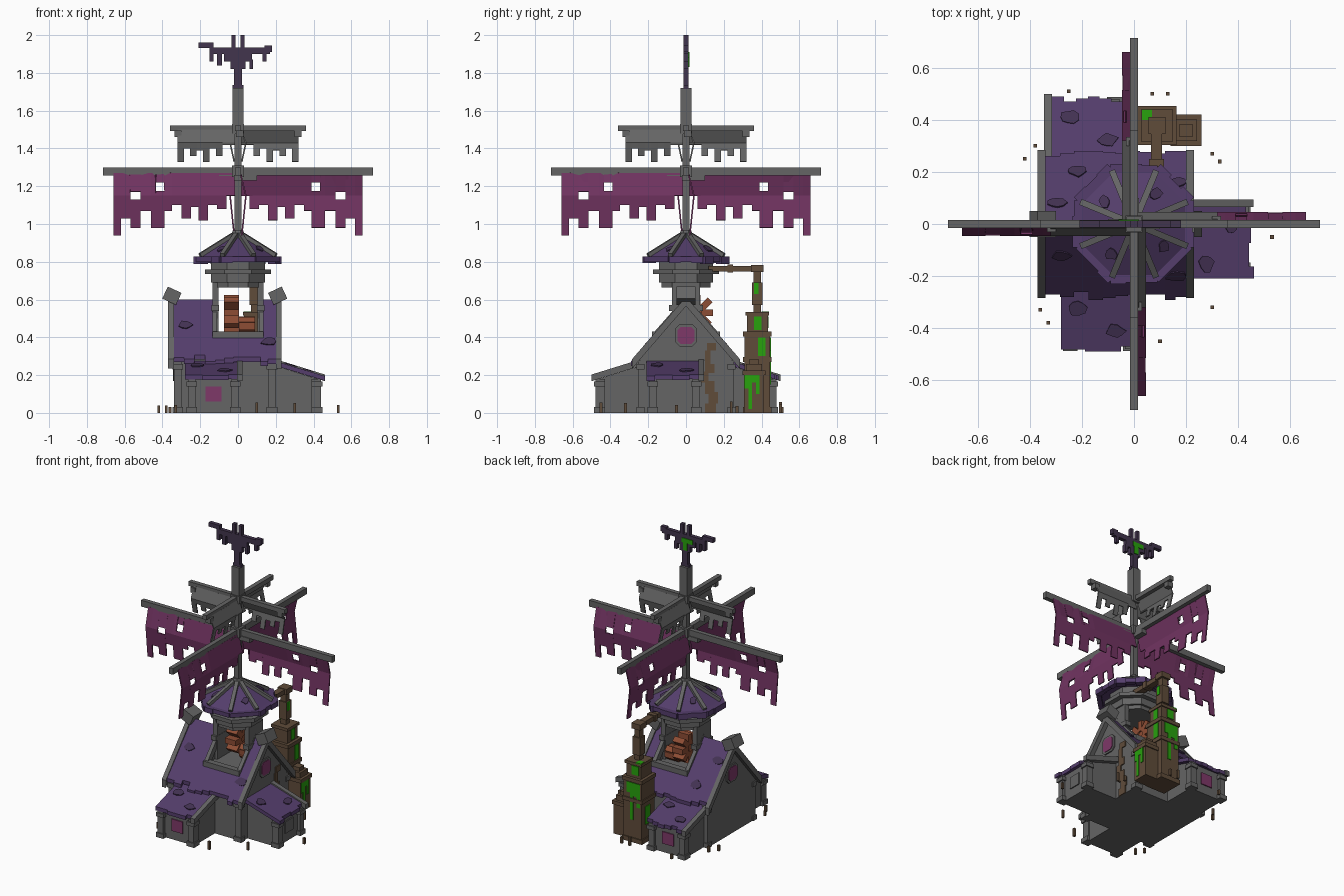
import bpy, bmesh, math, random
from mathutils import Matrix, Vector

random.seed(4)
if "Cube" in bpy.data.objects:
    bpy.data.objects.remove(bpy.data.objects["Cube"])


def material(name, *rgb):
    mat = bpy.data.materials.new(name)
    mat.use_nodes = True
    mat.diffuse_color = (*rgb, 1)
    mat.node_tree.nodes["Principled BSDF"].inputs["Base Color"].default_value = (*rgb, 1)
    return mat


GREY = material("grey stone", .13, .13, .13)
ROOF = material("purple shingle", .09, .048, .15)
PATCH = material("dark shingle", .057, .032, .088)
SAIL = material("plum cloth", .165, .034, .12)
RUST = material("rusty brown", .115, .072, .042)
COPPER = material("copper", .27, .075, .035)
SLIME = material("green slime", .021, .36, .004)
VANE = material("dark iron", .055, .036, .075)
GLASS = material("magenta glass", .21, .04, .14)
IDENT = Matrix.Identity(4)
FLIP_Y = Matrix.Scale(-1, 4, (0, 1, 0))


def turn(degrees, axis="Z"):
    return Matrix.Rotation(math.radians(degrees), 4, axis)


def finish(name, mat, bm, m=IDENT):
    bmesh.ops.transform(bm, matrix=m, verts=bm.verts)
    bmesh.ops.recalc_face_normals(bm, faces=bm.faces)
    mesh = bpy.data.meshes.new(name)
    bm.to_mesh(mesh)
    bm.free()
    mesh.materials.append(mat)
    ob = bpy.data.objects.new(name, mesh)
    bpy.context.collection.objects.link(ob)
    return ob


def add_box(bm, x0, x1, y0, y1, z0, z1, m=IDENT):
    size = Matrix.Diagonal((x1 - x0, y1 - y0, z1 - z0, 1))
    place = Matrix.Translation(((x0 + x1) / 2, (y0 + y1) / 2, (z0 + z1) / 2))
    bmesh.ops.create_cube(bm, size=1, matrix=m @ place @ size)


def boxes(name, mat, specs, m=IDENT):
    bm = bmesh.new()
    for spec in specs:
        add_box(bm, *spec)
    return finish(name, mat, bm, m)


def add_prism(bm, profile, x0, x1):
    """Extrude a (y, z) profile along x."""
    ends = [[bm.verts.new((x, y, z)) for y, z in profile] for x in (x0, x1)]
    for ring in ends:
        bm.faces.new(ring)
    for i in range(len(profile)):
        j = (i + 1) % len(profile)
        bm.faces.new((ends[0][i], ends[0][j], ends[1][j], ends[1][i]))


def prism(name, mat, profile, x0, x1, m=IDENT):
    bm = bmesh.new()
    add_prism(bm, profile, x0, x1)
    return finish(name, mat, bm, m)


def slope(top, eave, thick):
    return [top, eave, (eave[0], eave[1] - thick), (top[0], top[1] - thick)]


def ragged_roof(name, x0, x1, top, eave, m):
    """Sloping shingle strips whose lower ends are uneven."""
    bm = bmesh.new()
    count = max(2, round((x1 - x0) / .05))
    step = (x1 - x0) / count
    for i in range(count):
        end = Vector(top).lerp(Vector(eave), random.choice((.93, .97, 1, 1.04)))
        add_prism(bm, slope(top, tuple(end), .025), x0 + i * step, x0 + (i + 1) * step)
    finish(name, ROOF, bm, m)


def blotch(name, mat, m, radius=.04):
    bm = bmesh.new()
    ring = []
    for i in range(9):
        a = i * math.tau / 9
        r = radius * random.uniform(.65, 1.1)
        ring.append(bm.verts.new((r * math.cos(a), r * .8 * math.sin(a), 0)))
    face = bm.faces.new(ring)
    new = bmesh.ops.extrude_face_region(bm, geom=[face])["geom"]
    bmesh.ops.translate(bm, vec=(0, 0, .006), verts=[g for g in new if isinstance(g, bmesh.types.BMVert)])
    finish(name, mat, bm, m)


def octagon(name, mat, r0, r1, z0, z1):
    bm = bmesh.new()
    bmesh.ops.create_cone(bm, cap_ends=True, segments=8, radius1=r0, radius2=r1, depth=z1 - z0)
    # rotate so that flat sides face the axes
    flat = min(abs(math.degrees(math.atan2(v.co.y, v.co.x))) for v in bm.verts)
    return finish(name, mat, bm, Matrix.Translation((0, 0, (z0 + z1) / 2)) @ turn(22.5 - flat))


# Main house: two gabled ends and a low middle that leaves an open slot
gable = [(-.24, 0), (.24, 0), (.24, .3), (0, .57), (-.24, .3)]
prism("house_left_end", GREY, gable, .12, .2)
prism("house_right_end", GREY, gable, -.34, -.12)
prism("house_middle", GREY, [(-.24, 0), (.24, 0), (.24, .3), (.14, .41), (-.14, .41), (-.24, .3)], -.12, .12)
for side, m in (("front", FLIP_Y), ("back", IDENT)):
    ragged_roof(side + "_roof_right", -.34, -.12, (0, .6), (.28, .285), m)
    ragged_roof(side + "_roof_middle", -.12, .12, (.15, .431), (.28, .285), m)
    ragged_roof(side + "_roof_left", .12, .2, (0, .6), (.28, .285), m)
    for x in (-.37, .2):
        prism(side + "_gable_trim", GREY, slope((0, .615), (.285, .285), .05), x, x + .03, m)
    for x in (-.135, .11):
        prism(side + "_slot_trim", GREY, slope((0, .62), (.18, .415), .06), x, x + .025, m)
    boxes(side + "_slot_sill", GREY, [(-.135, .135, .14, .18, .395, .432)], m)
    boxes(side + "_house_posts", GREY,
          [(x - w, x + w, .22, .235 + w, z0, z1) for x in (-.32, .18)
           for w, z0, z1 in ((.02, 0, .28), (.028, 0, .03), (.028, .23, .26))], m)

# Tilted blocks on the ridge ends and round-cornered gable windows
for x, tilt in ((-.35, 25), (.21, -25)):
    boxes("ridge_block", GREY, [(-.04, .04, -.05, .05, -.035, .035)],
          Matrix.Translation((x, 0, .62)) @ turn(tilt, "Y"))
    out = -1 if x < 0 else 1
    wall = -.34 if x < 0 else .2
    for label, mat, r, d in (("frame", GREY, .058, .008), ("window", GLASS, .045, .012)):
        c = r * .6
        oct_profile = [(y, .41 + z) for y, z in ((-r, -c), (-c, -r), (c, -r), (r, -c), (r, c), (c, r), (-c, r), (-r, c))]
        prism("gable_" + label, mat, oct_profile, wall, wall + out * d)

# Three lean-to wings, the same design turned to three sides
for label, spot, angle, pane in (("front", (-.13, -.24, 0), 0, GLASS),
                                 ("left", (.2, -.06, 0), 90, GREY),
                                 ("back", (-.19, .24, 0), 180, GLASS)):
    m = Matrix.Translation(spot) @ turn(angle)
    prism(label + "_wing_walls", GREY, [(.02, 0), (-.22, 0), (-.22, .18), (.02, .255)], -.125, .125, m)
    ragged_roof(label + "_wing_roof", -.15, .125, (.02, .28), (-.25, .198), m)
    prism(label + "_wing_trim", GREY, slope((.02, .29), (-.26, .203), .035), .125, .155, m)
    boxes(label + "_wing_posts", GREY,
          [(x - w, x + w, -.22 - w, -.19, z0, z1) for x in (-.115, .115)
           for w, z0, z1 in ((.02, 0, .18), (.028, 0, .03), (.028, .14, .165))], m)
    boxes(label + "_wing_window", pane, [(-.042, .042, -.227, -.22, .06, .14)], m)
    for x, y in ((-.09, -.08), (.06, -.17)):
        blotch(label + "_wing_blotch", PATCH,
               Matrix.Translation((0, 0, .276 + .304 * y)) @ m @ Matrix.Translation((x, y, 0)) @ turn(16.5, "X"))

# Dark blotches on the main roof
for x, y in ((-.28, -.12), (.16, -.2), (-.22, .2), (-.3, .08), (.17, .16)):
    tilt = turn(48.4 if y < 0 else -48.4, "X")
    blotch("roof_blotch", PATCH, Matrix.Translation((x, y, .6 - 1.125 * abs(y))) @ tilt)

# Tower: open shaft on two cheeks, octagonal collars, ribbed cone roof
boxes("tower_cheeks", GREY, [(s * .118 - .016, s * .118 + .016, -.075, .075, .41, .69) for s in (-1, 1)])
boxes("tower_cheek_bases", GREY, [(s * .12 - .02, s * .12 + .02, -.09, .09, .54, .57) for s in (-1, 1)])
for r, z0, z1 in ((.14, .665, .69), (.155, .69, .735), (.19, .735, .76), (.155, .76, .82)):
    octagon("tower_collar", GREY, r, r, z0, z1)
octagon("tower_roof", ROOF, .235, .03, .815, .935)
octagon("tower_finial", GREY, .045, .03, .925, .965)
for k in range(8):
    m = turn(45 * k)
    # uneven shingle tips along each eave
    tips = bmesh.new()
    for i in range(3):
        drop = random.choice((0, .012, .022))
        add_box(tips, .195, .225 + drop / 2, -.09 + i * .06, -.03 + i * .06, .8 - drop / 2, .828)
    finish("tower_eave_tips", ROOF, tips, m)
    boxes("tower_rib", GREY, [(.03, .25, -.012, .012, -.012, .012)],
          turn(45 * k + 22.5) @ Matrix.Translation((0, 0, .958)) @ turn(30, "Y"))
    if k % 2:
        blotch("tower_blotch", PATCH, m @ Matrix.Translation((.14, .02, .868)) @ turn(31, "Y"), .03)

# Mast and hubs
boxes("mast", GREY, [(-w, w, -w, w, z0, z1) for w, z0, z1 in
                     ((.018, .93, 1.53), (.028, 1.53, 1.72), (.033, 1.25, 1.31), (.033, 1.48, 1.53))])


def sail(name, mat, columns, top, bend, low, m):
    """Hanging cloth in strips; it bellies out at the bend height."""
    def depth(z):
        if z > bend:
            return .012 + .03 * (top - z) / (top - bend)
        return .042 - .022 * (bend - z) / (bend - low)
    bm = bmesh.new()
    for x0, x1, levels in columns:
        for hi, lo in levels:
            cuts = [hi, bend, lo] if hi > bend > lo else [hi, lo]
            for a, b in zip(cuts, cuts[1:]):
                bm.faces.new([bm.verts.new((x, depth(z), z)) for x, z in ((x0, a), (x1, a), (x1, b), (x0, b))])
    bmesh.ops.remove_doubles(bm, verts=bm.verts, dist=.0005)
    ob = finish(name, mat, bm, m)
    mod = ob.modifiers.new("thickness", "SOLIDIFY")
    mod.thickness, mod.offset = .008, 0


# Four arms, each with a long plum sail and a short grey sail
hems = [1.15, 1.08, 1.1, 1.02, 1.09, 1.03, 1.1, 1.07, .98, .98, 1.07, .98, 1.03, .94]
edges = [.015, .06, .11, .16, .21, .25, .3, .35, .39, .435, .46, .515, .57, .62, .66]
holes = {8: (1.22, 1.175), 11: (1.17, 1.13)}
cloth = []
for i, hem in enumerate(hems):
    up, down = holes.get(i, (1.27, 1.27))
    cloth.append((edges[i], edges[i + 1], [(1.27, up), (down, hem)] if i in holes else [(1.27, hem)]))
short_hems = [1.42, 1.42, 1.36, 1.4, 1.33, 1.39, 1.36, 1.4, 1.33]
short = [(.015 + i * .034, .049 + i * .034, [(1.5, h)]) for i, h in enumerate(short_hems)]
for k in range(4):
    m = turn(90 * k)
    boxes("long_arm", GREY, [(0, .715, -.015, .015, 1.258, 1.3), (0, .1, -.02, .02, 1.23, 1.26)], m)
    boxes("short_arm", GREY, [(0, .36, -.015, .015, 1.492, 1.522), (.3, .335, -.01, .03, 1.46, 1.495)], m)
    sail("long_sail", SAIL, cloth, 1.27, 1.15, .94, m)
    sail("short_sail", GREY, short, 1.5, 1.43, 1.33, m)

# Broken iron vane
boxes("vane", VANE, [(x0, x1, -.013, .013, z0, z1) for x0, x1, z0, z1 in (
    (-.03, .03, 1.715, 1.735), (-.02, .02, 1.73, 1.84), (-.04, .04, 1.82, 1.87), (-.075, .075, 1.86, 1.91),
    (-.15, .17, 1.9, 1.935), (-.21, -.13, 1.932, 1.96), (.14, .18, 1.91, 1.945), (-.15, -.13, 1.86, 1.9),
    (-.11, -.085, 1.84, 1.9), (.06, .08, 1.82, 1.87), (.13, .15, 1.86, 1.9),
    (-.035, -.013, 1.93, 2), (.013, .035, 1.93, 2))])
boxes("vane_slime", SLIME, [(-.06, .02, .013, .018, 1.88, 1.91), (-.02, .01, .013, .018, 1.83, 1.88)])

# Rusty boiler stack: (half width, bottom, top) tiers, side tank and pipe
tiers = ((.068, 0, .41), (.075, 0, .03), (.075, .27, .295), (.075, .405, .43), (.055, .43, .52),
         (.062, .515, .535), (.02, .53, .77), (.028, .57, .69), (.033, .745, .782))
boxes("boiler_stack", RUST, [(.088 - w, .088 + w, .378 - w, .378 + w, z0, z1) for w, z0, z1 in tiers])
boxes("side_tank", RUST, [(.2 - w, .2 + w, .36 - w, .36 + w, z0, z1) for w, z0, z1 in
                          ((.053, 0, .21), (.06, .2, .225), (.042, .22, .26), (.025, .26, .285))])
boxes("boiler_pipe", RUST, [(.065, .108, .12, .38, .748, .778), (.058, .115, .22, .25, .742, .785)])
drips = [(.253, .258, .31 + i * .02, .33 + i * .02, z, .2) for i, z in enumerate((.13, .02, .16, .1))]
drips += [(.03 + i * .025, .055 + i * .025, .445, .45, z, .4) for i, z in enumerate((.24, .31, .15, .33))]
drips += [(.155, .161, .38, .42, .3, .4), (.142, .148, .36, .4, .44, .51), (.115, .12, .36, .385, .63, .69),
          (.015, .021, .36, .41, .12, .24), (.05, .1, .432, .438, .45, .51), (.03, .07, .4, .44, .53, .538)]
boxes("slime_drips", SLIME, drips)

# Copper paddle wheels in the roof slot
for x0, x1, y, z, r in ((-.075, .005, .06, .53, .075), (.005, .09, .05, .46, .04)):
    bm = bmesh.new()
    for i in range(8):
        add_box(bm, x0, x1, -.018, .018, r * .3, r * random.uniform(1.1, 1.35), turn(i * 45, "X"))
    add_box(bm, x0 + .01, x1 - .01, -r / 2, r / 2, -r / 2, r / 2)
    finish("copper_wheel", COPPER, bm, Matrix.Translation((0, y, z)))

# Rust creeping up the left wall
boxes("rust_stain", RUST, [(.198, .207, y, y + w, z, z + h) for y, w, z, h in (
    (.1, .06, 0, .05), (.12, .05, .05, .06), (.1, .05, .1, .07), (.08, .04, .16, .06),
    (.1, .05, .21, .05), (.1, .03, .26, .07), (.11, .05, .33, .04))])

# Loose stakes in the ground
stakes = ((-.42, .25), (-.38, .3), (-.25, .51), (.07, .5), (.13, .5), (.3, .27), (.33, .24),
          (.53, -.05), (.3, -.32), (.1, -.45), (-.33, -.38), (-.36, -.33))
boxes("stakes", RUST, [(x - .007, x + .007, y - .007, y + .007, 0, random.uniform(.03, .06)) for x, y in stakes])
